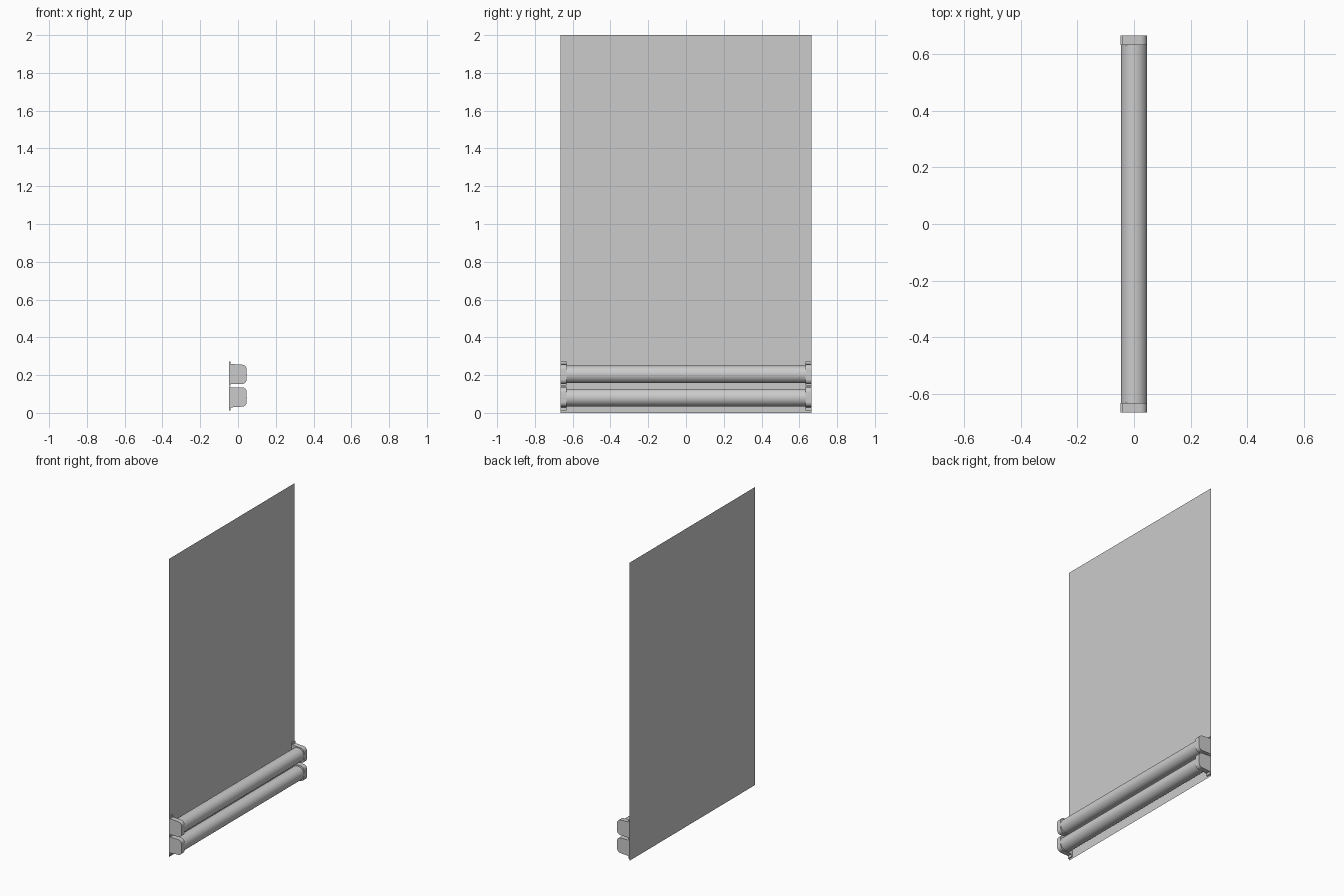
import bpy, bmesh, math

if "Cube" in bpy.data.objects:
    bpy.data.objects.remove(bpy.data.objects["Cube"])

HALF = 0.665      # half width of the whole fixture
CAP = 0.033       # bracket thickness along y
BACK = -0.047     # plane of the wall sheet


def make(name, bm, smooth=True):
    bmesh.ops.recalc_face_normals(bm, faces=bm.faces)
    me = bpy.data.meshes.new(name)
    bm.to_mesh(me)
    bm.free()
    ob = bpy.data.objects.new(name, me)
    bpy.context.collection.objects.link(ob)
    bpy.context.view_layer.objects.active = ob
    ob.select_set(True)
    if smooth:
        bpy.ops.object.shade_smooth_by_angle(angle=math.radians(35))
    ob.select_set(False)
    return ob


def extrude_profile(name, pts, y0, y1):
    bm = bmesh.new()
    f = bm.faces.new([bm.verts.new((x, y0, z)) for x, z in pts])
    r = bmesh.ops.extrude_face_region(bm, geom=[f])
    vs = [v for v in r["geom"] if isinstance(v, bmesh.types.BMVert)]
    bmesh.ops.translate(bm, verts=vs, vec=(0, y1 - y0, 0))
    return make(name, bm)


def arc(cx, cz, r, a0, a1, n=8):
    return [(cx + r * math.cos(math.radians(a0 + (a1 - a0) * i / n)),
             cz + r * math.sin(math.radians(a0 + (a1 - a0) * i / n))) for i in range(n + 1)]


# thin hanging sheet
bm = bmesh.new()
bm.faces.new([bm.verts.new((BACK, y, z)) for y, z in
              ((-HALF, 0), (HALF, 0), (HALF, 2), (-HALF, 2))])
make("sheet", bm, False)

# upper and lower roller, each with a bracket and wall tab at both ends
for label, cz, s in (("upper", 0.204, 1), ("lower", 0.081, -1)):
    circle = arc(0, cz, 0.0465, 0, 360, 48)[:-1]
    extrude_profile(label + "_roller", circle, -HALF + 0.005, HALF - 0.005)

    # bracket outline: flat at the wall, rounded at the front
    body = [(-0.04, cz + 0.055)]
    body += arc(0.021, cz + 0.026, 0.025, 85, 0)
    body += arc(0.021, cz - 0.026, 0.025, 0, -90)
    body += [(-0.04, cz - 0.0515)]
    if s < 0:
        body = [(x, 2 * cz - z) for x, z in body]
        body = [(x, z + 0.003) for x, z in body]
    tab_in, tab_out = cz - s * 0.06, cz + s * 0.069
    plate = [(BACK, tab_in), (-0.039, tab_in), (-0.039, tab_out), (BACK, tab_out)]
    for side, d in (("left", -1), ("right", 1)):
        y0, y1 = d * (HALF - CAP), d * HALF
        extrude_profile(f"{label}_{side}_bracket", body, y0, y1)
        extrude_profile(f"{label}_{side}_wall_plate", plate, y0, y1)
